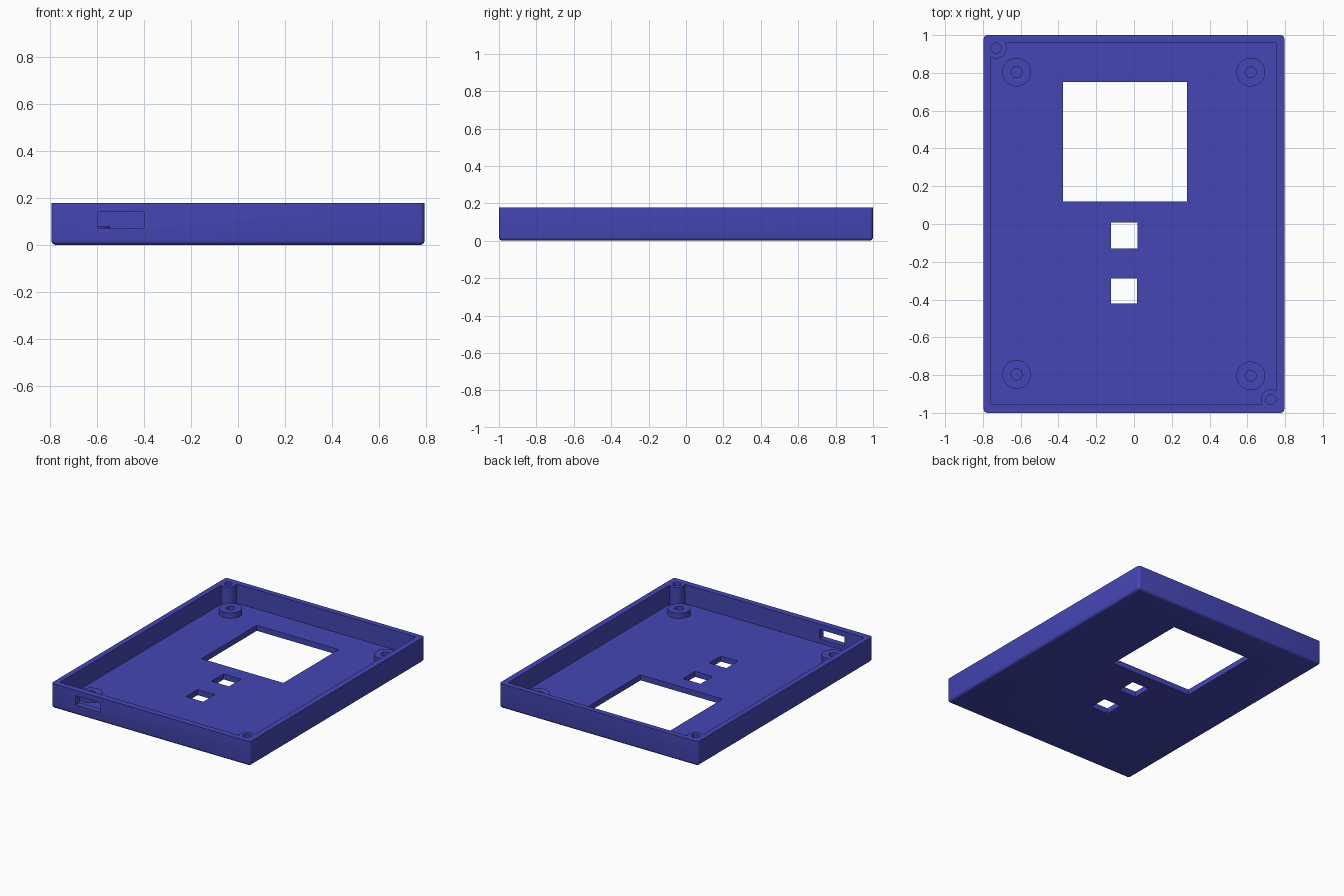
import bpy, bmesh
from mathutils import Matrix, Vector

if "Cube" in bpy.data.objects:
    bpy.data.objects.remove(bpy.data.objects["Cube"])

H, FLOOR, BOSS_TOP = 0.178, 0.04, 0.079

blue = bpy.data.materials.new("case_blue")
blue.diffuse_color = (0.058, 0.062, 0.46, 1)
blue.use_nodes = True
blue.node_tree.nodes["Principled BSDF"].inputs["Base Color"].default_value = blue.diffuse_color


def finish(name, bm):
    mesh = bpy.data.meshes.new(name)
    bm.to_mesh(mesh)
    bm.free()
    mesh.materials.append(blue)
    obj = bpy.data.objects.new(name, mesh)
    bpy.context.collection.objects.link(obj)
    return obj


def box(name, x0, x1, y0, y1, z0, z1, round_radius=0):
    bm = bmesh.new()
    size = Vector((x1 - x0, y1 - y0, z1 - z0))
    mid = Vector((x0 + x1, y0 + y1, z0 + z1)) / 2
    bmesh.ops.create_cube(bm, size=1, matrix=Matrix.Translation(mid) @ Matrix.Diagonal((*size, 1)))
    if round_radius:  # round every edge except the open rim
        edges = [e for e in bm.edges if min(v.co.z for v in e.verts) < z1 - 1e-4]
        bmesh.ops.bevel(bm, geom=edges, offset=round_radius, segments=4, profile=0.5,
                        affect='EDGES', clamp_overlap=True)
    return finish(name, bm)


def cylinder(name, x, y, r, z0, z1):
    bm = bmesh.new()
    bmesh.ops.create_cone(bm, cap_ends=True, segments=40, radius1=r, radius2=r, depth=z1 - z0,
                          matrix=Matrix.Translation((x, y, (z0 + z1) / 2)))
    return finish(name, bm)


def combine(target, tool, operation):
    mod = target.modifiers.new("combine", 'BOOLEAN')
    mod.operation, mod.solver, mod.object = operation, 'EXACT', tool
    bpy.context.view_layer.objects.active = target
    bpy.ops.object.modifier_apply(modifier=mod.name)
    bpy.data.objects.remove(tool)


# Open tray with rounded bottom and corners
case = box("case_shell", -0.796, 0.796, -1, 1, 0, H, 0.02)
combine(case, box("cavity", -0.756, 0.753, -0.955, 0.959, FLOOR, H + 0.1), 'DIFFERENCE')

# Screen window, two button holes and the port slot in the front wall
for x0, x1, y0, y1 in ((-0.376, 0.28, 0.119, 0.752),
                       (-0.122, 0.019, -0.13, 0.009),
                       (-0.122, 0.017, -0.422, -0.288)):
    combine(case, box("opening", x0, x1, y0, y1, -0.1, 0.1), 'DIFFERENCE')
combine(case, box("port", -0.6, -0.4, -1.1, -0.94, 0.072, 0.14), 'DIFFERENCE')

# Corner screw pillars (rim height) and low board standoffs, each with a blind hole
posts = [(-0.73, 0.931, 0.055, 0.027, H), (0.724, -0.929, 0.053, 0.027, H),
         (-0.622, 0.804, 0.076, 0.029, BOSS_TOP), (0.618, 0.804, 0.076, 0.029, BOSS_TOP),
         (-0.622, -0.796, 0.076, 0.029, BOSS_TOP), (0.618, -0.804, 0.076, 0.029, BOSS_TOP)]
for x, y, r, hole, top in posts:
    combine(case, cylinder("post", x, y, r, FLOOR - 0.01, top), 'UNION')
    combine(case, cylinder("hole", x, y, hole, FLOOR + 0.002, top + 0.05), 'DIFFERENCE')

# Smooth rounded edges, keep corners crisp
bpy.ops.object.select_all(action='DESELECT')
case.select_set(True)
bpy.context.view_layer.objects.active = case
bpy.ops.object.shade_smooth_by_angle(angle=0.5)
